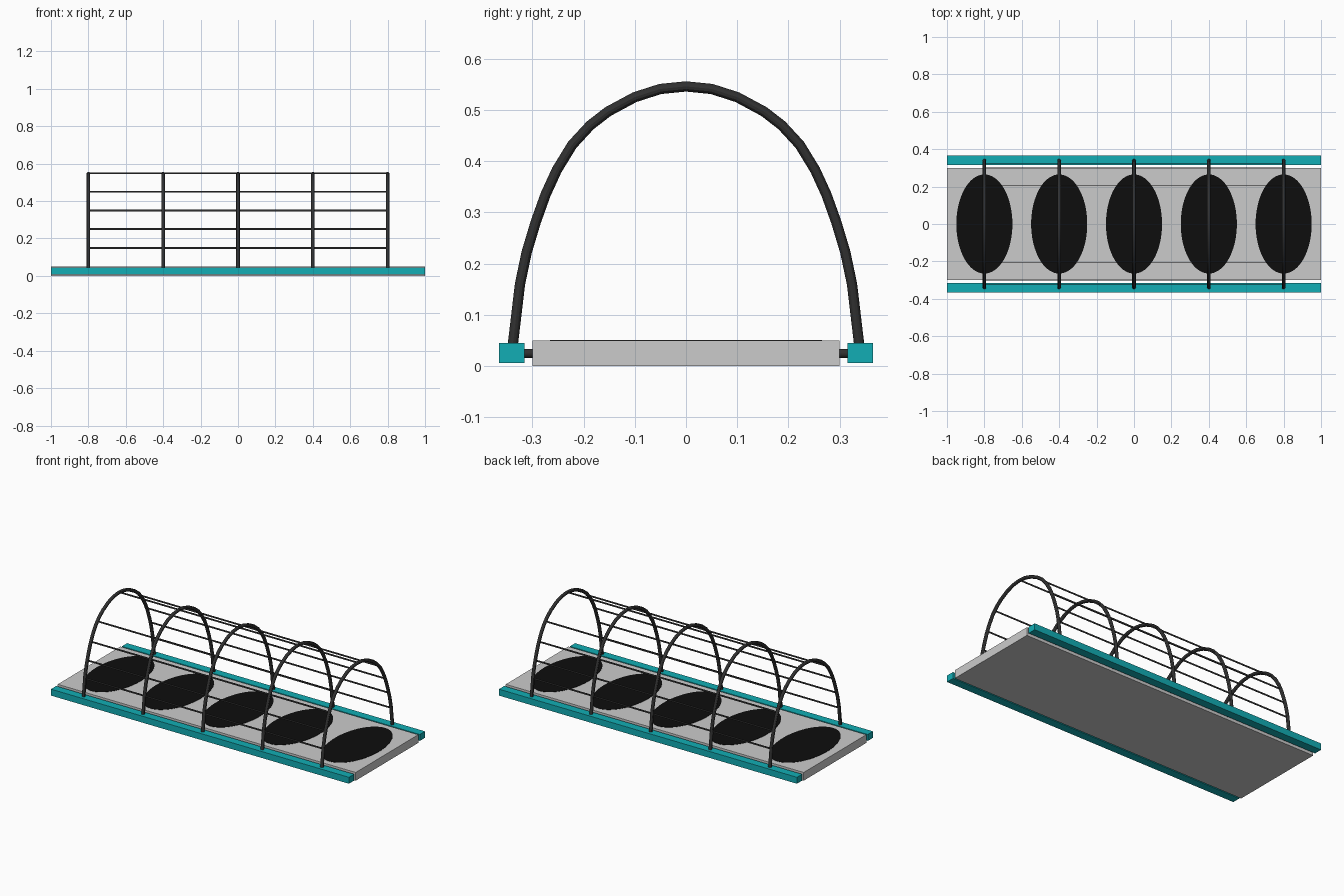
import bpy
from math import pi

if "Cube" in bpy.data.objects:
    bpy.data.objects.remove(bpy.data.objects["Cube"])


def material(name, rgb):
    m = bpy.data.materials.new(name)
    m.diffuse_color = (*rgb, 1)
    m.use_nodes = True
    m.node_tree.nodes["Principled BSDF"].inputs["Base Color"].default_value = m.diffuse_color
    return m


teal = material("teal", (0.006, 0.42, 0.46))
dark = material("dark_metal", (0.03, 0.03, 0.03))
black = material("black", (0.004, 0.004, 0.004))


def finish(name, mat):
    o = bpy.context.object
    o.name = name
    if mat:
        o.data.materials.append(mat)
    return o


def box(name, loc, size, mat=None):
    bpy.ops.mesh.primitive_cube_add(size=1, location=loc)
    bpy.context.object.scale = size
    bpy.ops.object.transform_apply(location=False, rotation=False)
    return finish(name, mat)


def cylinder(name, loc, radius, depth, mat, rot=(0, 0, 0), verts=16, scale=(1, 1, 1)):
    bpy.ops.mesh.primitive_cylinder_add(vertices=verts, radius=radius, depth=depth,
                                        location=loc, rotation=rot)
    bpy.context.object.scale = scale
    bpy.ops.object.shade_smooth_by_angle()
    return finish(name, mat)


# Half profile of a hoop (y, z), from foot to crown
half = [(0.340, 0.025), (0.337, 0.05), (0.324, 0.16), (0.311, 0.222), (0.293, 0.282),
        (0.274, 0.335), (0.252, 0.383), (0.222, 0.432), (0.187, 0.470), (0.152, 0.497),
        (0.100, 0.525), (0.050, 0.541), (0.0, 0.546)]
profile = [(-y, z) for y, z in half] + half[-2::-1]


def hoop(name, x):
    c = bpy.data.curves.new(name, 'CURVE')
    c.dimensions = '3D'
    c.bevel_depth = 0.01
    c.bevel_resolution = 4
    c.use_fill_caps = True
    s = c.splines.new('POLY')
    s.points.add(len(profile) - 1)
    for p, (y, z) in zip(s.points, profile):
        p.co = (x, y, z, 1)
    o = bpy.data.objects.new(name, c)
    bpy.context.collection.objects.link(o)
    bpy.ops.object.select_all(action='DESELECT')
    o.select_set(True)
    bpy.context.view_layer.objects.active = o
    bpy.ops.object.convert(target='MESH')
    bpy.ops.object.shade_smooth_by_angle()
    finish(name, dark)


def hoop_y(z):
    for (y0, z0), (y1, z1) in zip(half, half[1:]):
        if z0 <= z <= z1:
            return y0 + (y1 - y0) * (z - z0) / (z1 - z0)
    return 0.0


# Base slab and side rails
box("base_slab", (0, 0, 0.025), (2, 0.6, 0.05))
for side, label in ((-1, "front"), (1, "back")):
    box(label + "_rail", (0, side * 0.34, 0.026), (2, 0.05, 0.039), teal)

# Hoops, oval pads and rail pins at five stations
for i in range(5):
    x = -0.8 + 0.4 * i
    hoop(f"hoop_{i + 1}", x)
    cylinder(f"oval_pad_{i + 1}", (x, 0, 0.0505), 1, 0.002, black,
             verts=64, scale=(0.15, 0.265, 1))
    for side, label in ((-1, "front"), (1, "back")):
        cylinder(f"{label}_pin_{i + 1}", (x, side * 0.31, 0.025), 0.009, 0.04, dark,
                 rot=(pi / 2, 0, 0))

# Thin horizontal strips linking the hoops
for i, z in enumerate((0.15, 0.25, 0.35, 0.45)):
    for side, label in ((-1, "front"), (1, "back")):
        box(f"{label}_strip_{i + 1}", (0, side * hoop_y(z), z), (1.6, 0.002, 0.01), dark)
box("crown_strip", (0, 0, 0.549), (1.6, 0.002, 0.01), dark)
